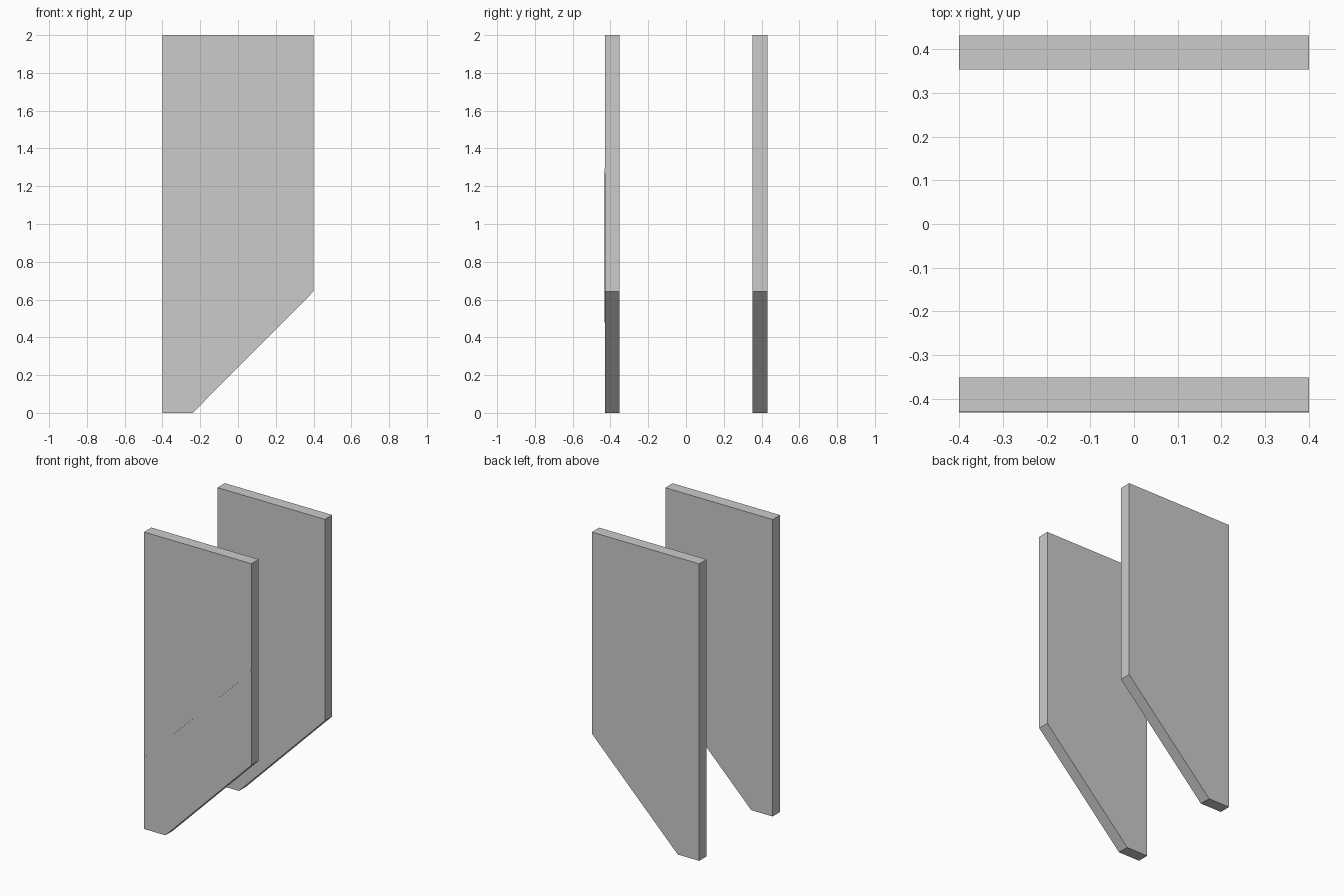
import bpy, bmesh

if "Cube" in bpy.data.objects:
    bpy.data.objects.remove(bpy.data.objects["Cube"])


def extrude_profile(name, profile, y0, y1):
    """Solid from an x-z outline, running from y0 to y1."""
    bm = bmesh.new()
    face = bm.faces.new([bm.verts.new((x, y0, z)) for x, z in profile])
    moved = bmesh.ops.extrude_face_region(bm, geom=[face])["geom"]
    verts = [v for v in moved if isinstance(v, bmesh.types.BMVert)]
    bmesh.ops.translate(bm, verts=verts, vec=(0, y1 - y0, 0))
    bmesh.ops.recalc_face_normals(bm, faces=bm.faces)
    mesh = bpy.data.meshes.new(name)
    bm.to_mesh(mesh)
    bm.free()
    obj = bpy.data.objects.new(name, mesh)
    bpy.context.collection.objects.link(obj)
    return obj


# Two upright slabs with a sloping cut along the lower edge
slab = [(-0.4, 0), (-0.24, 0), (0.4, 0.643), (0.4, 2), (-0.4, 2)]
for name, y0, y1 in (("front_slab", -0.429, -0.351), ("back_slab", 0.353, 0.431)):
    extrude_profile(name, slab, y0, y1)

# Thin raised seam running diagonally across the front slab
seam = [(-0.4, 0.478), (0.4, 1.272), (0.4, 1.293), (-0.4, 0.499)]
extrude_profile("diagonal_seam", seam, -0.4315, -0.428)
